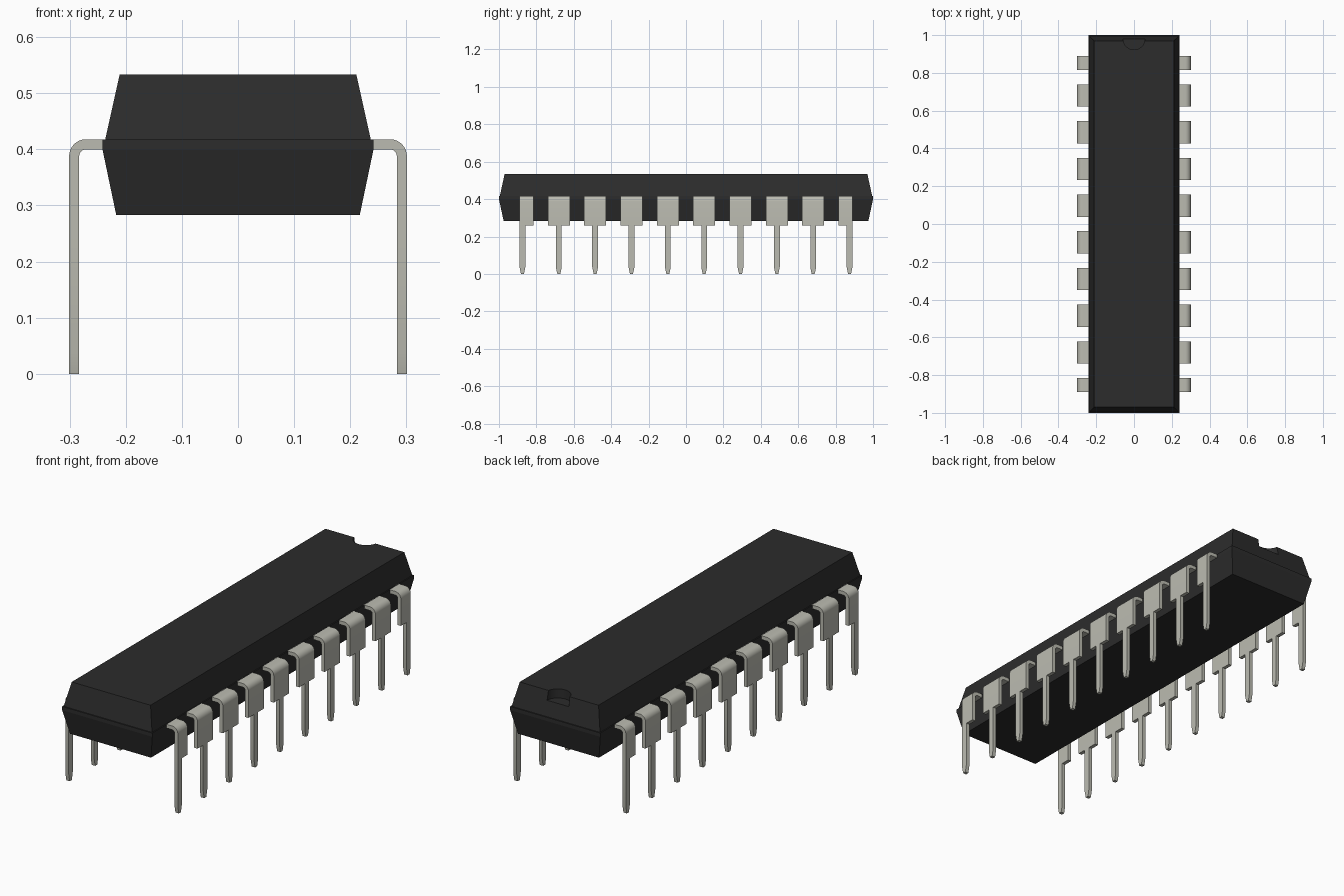
import bpy, bmesh
from math import sin, cos, pi

if "Cube" in bpy.data.objects:
    bpy.data.objects.remove(bpy.data.objects["Cube"])


def material(name, rgb):
    m = bpy.data.materials.new(name)
    m.diffuse_color = (*rgb, 1)
    m.use_nodes = True
    m.node_tree.nodes["Principled BSDF"].inputs["Base Color"].default_value = m.diffuse_color
    return m


BLACK = material("black_plastic", (0.025, 0.025, 0.025))
TIN = material("tinned_metal", (0.50, 0.50, 0.44))


def skin(bm, rings, cap_start=True, cap_end=True):
    """Join successive four-point rings into a tube."""
    vs = [[bm.verts.new(p) for p in r] for r in rings]
    for a, b in zip(vs, vs[1:]):
        for i in range(4):
            j = (i + 1) % 4
            bm.faces.new((a[i], a[j], b[j], b[i]))
    if cap_start:
        bm.faces.new(vs[0][::-1])
    if cap_end:
        bm.faces.new(vs[-1])


def finish(name, bm, mat):
    bmesh.ops.recalc_face_normals(bm, faces=bm.faces)
    mesh = bpy.data.meshes.new(name)
    bm.to_mesh(mesh)
    bm.free()
    ob = bpy.data.objects.new(name, mesh)
    bpy.context.collection.objects.link(ob)
    mesh.materials.append(mat)
    bpy.ops.object.select_all(action='DESELECT')
    bpy.context.view_layer.objects.active = ob
    ob.select_set(True)
    return ob


# moulded body: half width, half length, height
sections = [(0.217, 0.975, 0.283), (0.2415, 1.0, 0.400), (0.2415, 1.0, 0.418),
            (0.2365, 0.995, 0.418), (0.211, 0.970, 0.533)]
bm = bmesh.new()
skin(bm, [[(-x, -y, z), (x, -y, z), (x, y, z), (-x, y, z)] for x, y, z in sections])
body = finish("body", bm, BLACK)

# half-round orientation notch at the back end
bpy.ops.mesh.primitive_cylinder_add(vertices=40, radius=0.058, depth=0.2,
                                    location=(0, 0.981, 0.489 + 0.1))
cutter = bpy.context.object
cutter.name = "notch_cutter"
cutter.hide_render = True
cutter.data.materials.append(BLACK)
cut = body.modifiers.new("notch", 'BOOLEAN')
cut.operation, cut.solver, cut.object = 'DIFFERENCE', 'EXACT', cutter
bpy.context.view_layer.objects.active = body
bpy.ops.object.modifier_apply(modifier=cut.name)
bpy.data.objects.remove(cutter)
bpy.ops.object.select_all(action='DESELECT')
body.select_set(True)
bpy.ops.object.shade_smooth_by_angle(angle=pi / 18)

# legs: bent wide shoulder and tapered prong, mirrored to the other side
OUT, IN, TOP, R, THICK = 0.301, 0.283, 0.418, 0.030, 0.018
SHOULDER, PITCH, PRONG, WIDE = 0.259, 0.1943, 0.0155, 0.059


def leg(index):
    yc = (index - 4.5) * PITCH
    lo = PRONG if index == 0 else WIDE
    hi = PRONG if index == 9 else WIDE

    def ring(outer, inner, a, b):
        return [(outer[0], yc - a, outer[1]), (outer[0], yc + b, outer[1]),
                (inner[0], yc + b, inner[1]), (inner[0], yc - a, inner[1])]

    path = [((0.2, TOP), (0.2, TOP - THICK))]
    cx, cz, ri = OUT - R, TOP - R, R - THICK
    for k in range(9):
        t = pi / 2 * (1 - k / 8)
        path.append(((cx + R * cos(t), cz + R * sin(t)),
                     (cx + ri * cos(t), cz + ri * sin(t))))
    path.append(((OUT, SHOULDER), (IN, SHOULDER)))
    bm = bmesh.new()
    skin(bm, [ring(o, i, lo, hi) for o, i in path])
    skin(bm, [ring((OUT, z), (IN, z), w, w)
              for z, w in ((SHOULDER, PRONG), (0.036, PRONG), (0, 0.008))], cap_start=False)
    ob = finish(f"leg_pair_{index + 1}", bm, TIN)
    bpy.ops.object.shade_smooth_by_angle(angle=pi / 9)
    ob.modifiers.new("other_side", 'MIRROR')


for n in range(10):
    leg(n)
